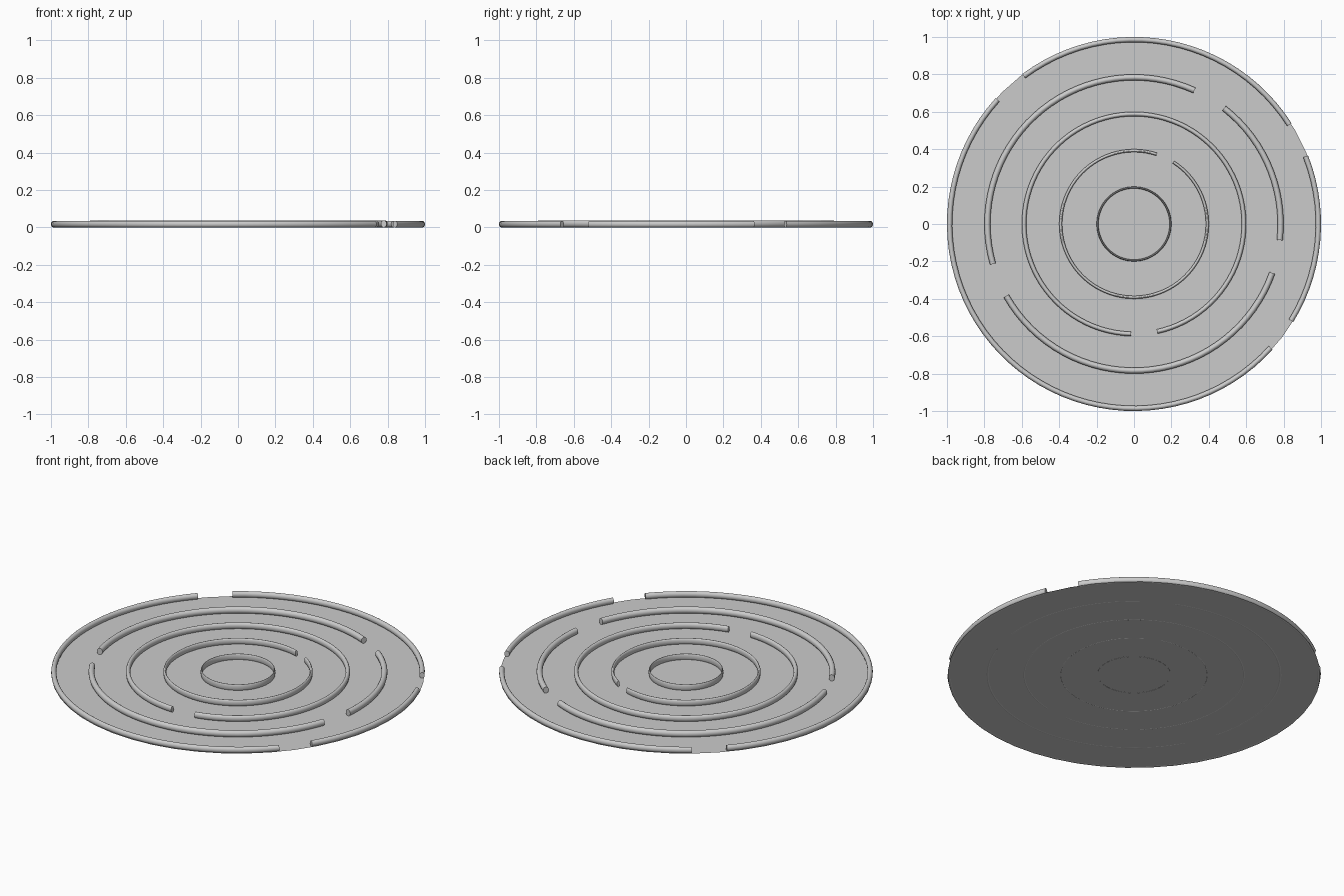
import bpy, bmesh
from math import sin, cos, pi, radians, ceil

if "Cube" in bpy.data.objects:
    bpy.data.objects.remove(bpy.data.objects["Cube"])


def finish(name, bm, smooth):
    bmesh.ops.recalc_face_normals(bm, faces=bm.faces)
    me = bpy.data.meshes.new(name)
    bm.to_mesh(me)
    bm.free()
    ob = bpy.data.objects.new(name, me)
    bpy.context.collection.objects.link(ob)
    if smooth:
        bpy.ops.object.select_all(action='DESELECT')
        ob.select_set(True)
        bpy.context.view_layer.objects.active = ob
        bpy.ops.object.shade_smooth_by_angle(angle=radians(50))
    return ob


def ridge(name, outer, half_w, height, a0, a1):
    """Sweep an oval section along an arc given in degrees."""
    bm = bmesh.new()
    closed = a1 - a0 >= 360
    steps = max(4, ceil((a1 - a0) / 4))
    sides = 14
    rings = []
    for i in range(steps if closed else steps + 1):
        a = radians(a0 + (a1 - a0) * i / steps)
        ring = []
        for j in range(sides):
            t = 2 * pi * j / sides
            r = outer - half_w + half_w * cos(t)
            z = height / 2 * (1 + sin(t))
            ring.append(bm.verts.new((r * cos(a), r * sin(a), z)))
        rings.append(ring)
    pairs = list(zip(rings, rings[1:]))
    if closed:
        pairs.append((rings[-1], rings[0]))
    for p, q in pairs:
        for j in range(sides):
            k = (j + 1) % sides
            bm.faces.new((p[j], p[k], q[k], q[j]))
    if not closed:
        bm.faces.new(rings[0])
        bm.faces.new(rings[-1])
    finish(name, bm, True)


# Thin base disc
bm = bmesh.new()
bmesh.ops.create_circle(bm, cap_ends=True, segments=48, radius=0.997)
for v in bm.verts:
    v.co.z = 0.001
disc = finish("base_disc", bm, False)

# Concentric ridges: name, outer radius, half width, height, arcs
RIDGES = [
    ("rim_ridge", 1.0, 0.014, 0.035,
     [(32.6, 126.7), (137.7, 317.8), (328.4, 381.5)]),
    ("outer_ridge", 0.80, 0.016, 0.038,
     [(65.7, 195.8), (209.4, 340.5), (353.7, 412.1)]),
    ("middle_ridge", 0.60, 0.012, 0.036, [(-77.9, 268.4)]),
    ("inner_ridge", 0.40, 0.008, 0.036, [(72, 417.6)]),
    ("centre_ridge", 0.20, 0.005, 0.036, [(0, 360)]),
]
for name, outer, half_w, height, arcs in RIDGES:
    for n, (a0, a1) in enumerate(arcs, 1):
        ridge(f"{name}_{n}", outer, half_w, height, a0, a1)
